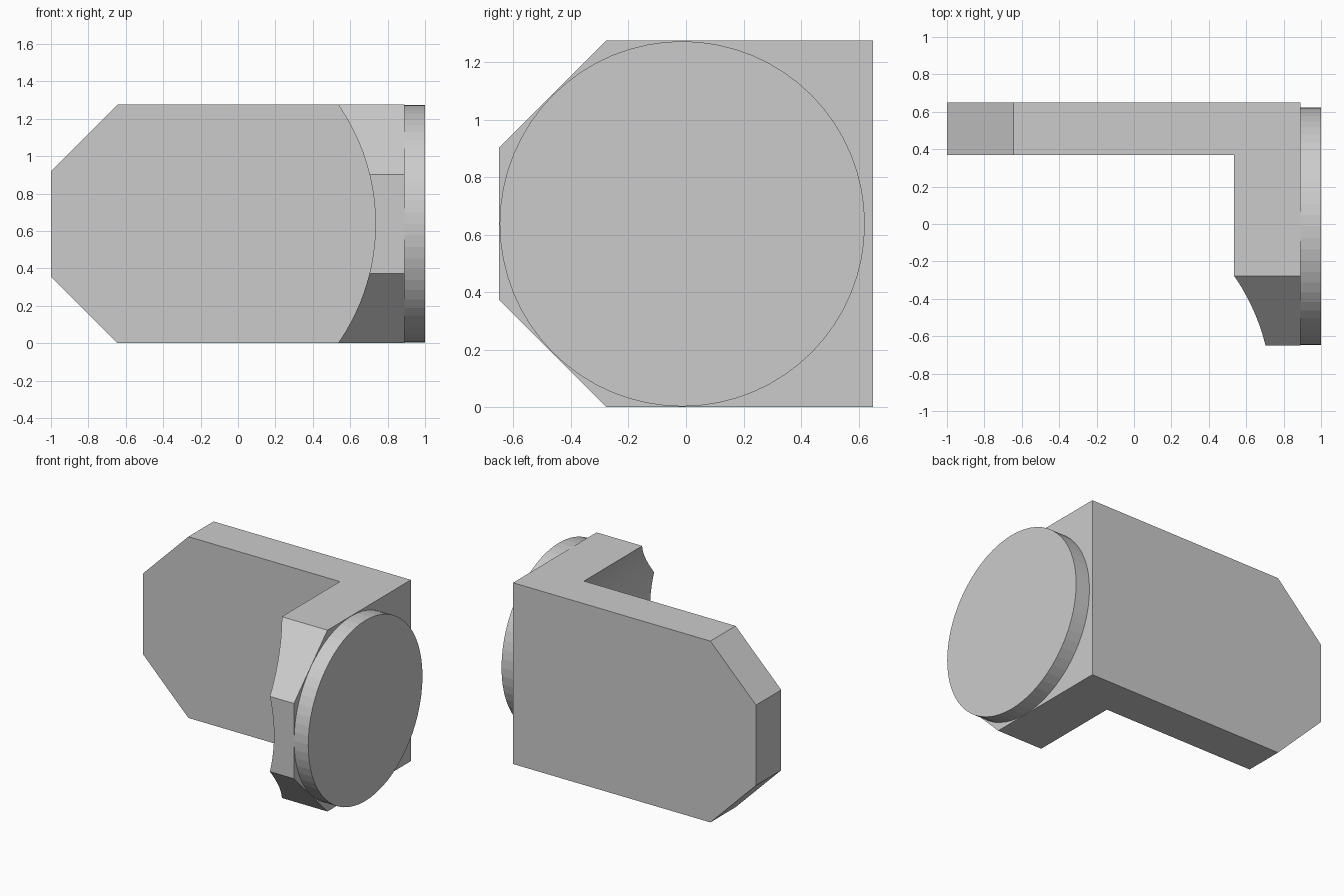
import bpy, bmesh
from math import pi
from mathutils import Matrix, Vector

if "Cube" in bpy.data.objects:
    bpy.data.objects.remove(bpy.data.objects["Cube"])

H = 1.275          # overall height
MID = H / 2


def add_object(name, bm):
    bmesh.ops.recalc_face_normals(bm, faces=bm.faces)
    mesh = bpy.data.meshes.new(name)
    bm.to_mesh(mesh)
    bm.free()
    ob = bpy.data.objects.new(name, mesh)
    bpy.context.collection.objects.link(ob)
    return ob


def cylinder(name, radius, start, end, centre, axis, segments):
    """Cylinder running from start to end along axis ('X' or 'Y')."""
    bm = bmesh.new()
    bmesh.ops.create_cone(bm, cap_ends=True, segments=segments, radius1=radius,
                          radius2=radius, depth=end - start)
    turn = Matrix.Rotation(pi / 2, 4, 'Y' if axis == 'X' else 'X')
    bmesh.ops.transform(bm, matrix=Matrix.Translation(centre) @ turn, verts=bm.verts)
    return add_object(name, bm)


def slice_off(bm, point, normal):
    """Cut away everything on the normal side of a plane and cap the hole."""
    cut = bmesh.ops.bisect_plane(bm, geom=bm.verts[:] + bm.edges[:] + bm.faces[:],
                                 plane_co=point, plane_no=normal, clear_outer=True)
    edges = [e for e in cut['geom_cut'] if isinstance(e, bmesh.types.BMEdge)]
    bmesh.ops.edgeloop_fill(bm, edges=edges)


# Solid block with chamfered corners on the plate end and the arm end
bm = bmesh.new()
bmesh.ops.create_cube(bm, size=1)
bmesh.ops.scale(bm, vec=(1.89, 1.3, H), verts=bm.verts)
bmesh.ops.translate(bm, vec=(-0.055, 0, MID), verts=bm.verts)
for z, side in ((0, -1), (H, 1)):
    slice_off(bm, Vector((-0.645, 0, z)), Vector((-1, 0, side)))
    slice_off(bm, Vector((0, -0.277, z)), Vector((0, -1, side)))
bracket = add_object("angle_bracket", bm)

# Large cylinder hollows the block into a plate and a concave arm
cutter = cylinder("arc_cutter", 1.116, -1.0, 0.37, (-0.381, -0.315, MID), 'Y', 128)
cutter.hide_render = True
cut = bracket.modifiers.new("hollow", 'BOOLEAN')
cut.operation = 'DIFFERENCE'
cut.solver = 'EXACT'
cut.object = cutter
bpy.context.view_layer.objects.active = bracket
bracket.select_set(True)
bpy.ops.object.modifier_apply(modifier=cut.name)
bpy.ops.object.shade_smooth_by_angle()
bpy.data.objects.remove(cutter)

# Round pad on the outer face of the arm
cylinder("round_pad", 0.635, 0.888, 1.0, (0.944, -0.013, MID), 'X', 64)
